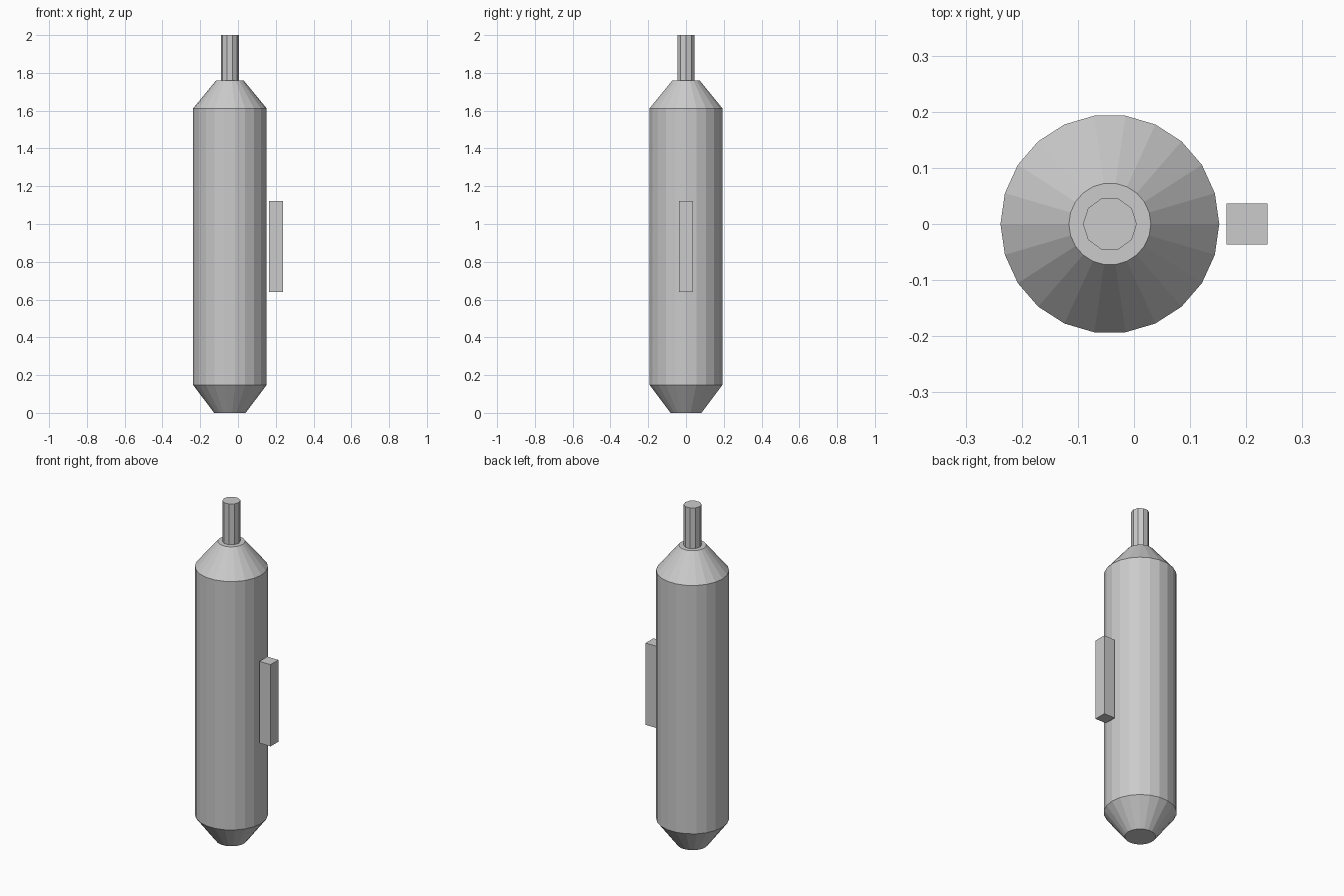
import bpy, bmesh
from math import cos, sin, tau

if "Cube" in bpy.data.objects:
    bpy.data.objects.remove(bpy.data.objects["Cube"])

AXIS_X = -0.043  # centre line of the round parts


def lathe(name, profile, sides):
    """Closed flat-shaded solid from (radius, z) rings, bottom to top."""
    bm = bmesh.new()
    rings = [[bm.verts.new((r * cos(tau * i / sides), r * sin(tau * i / sides), z))
              for i in range(sides)] for r, z in profile]
    for low, high in zip(rings, rings[1:]):
        for i in range(sides):
            j = (i + 1) % sides
            bm.faces.new((low[i], low[j], high[j], high[i]))
    bm.faces.new(rings[0][::-1])
    bm.faces.new(rings[-1])
    return finish(name, bm, (AXIS_X, 0, 0))


def box(name, size, centre):
    bm = bmesh.new()
    bmesh.ops.create_cube(bm, size=1)
    bmesh.ops.scale(bm, vec=size, verts=bm.verts)
    return finish(name, bm, centre)


def finish(name, bm, location):
    mesh = bpy.data.meshes.new(name)
    bm.to_mesh(mesh)
    bm.free()
    obj = bpy.data.objects.new(name, mesh)
    obj.location = location
    bpy.context.collection.objects.link(obj)
    return obj


# Cylinder body with tapered ends
lathe("body", [(0.083, 0), (0.195, 0.148), (0.195, 1.612), (0.073, 1.76)], 22)
# Thin rod on top
lathe("top_rod", [(0.048, 1.76), (0.048, 2.0)], 10)
# Separate bar beside the body
box("side_bar", (0.073, 0.073, 0.482), (0.2015, 0, 0.88))
